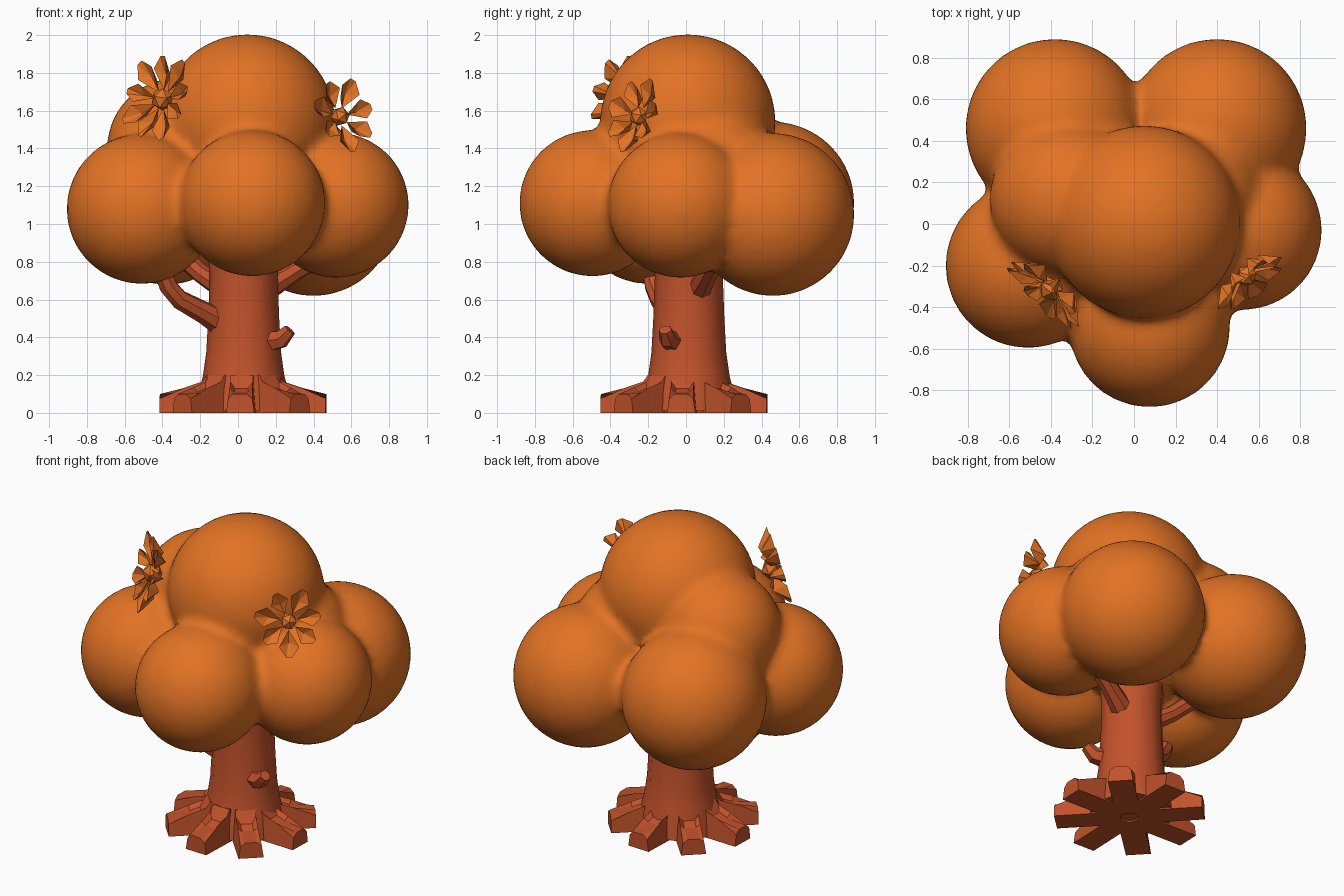
import bpy, bmesh, math
from mathutils import Matrix, Vector

if "Cube" in bpy.data.objects:
    bpy.data.objects.remove(bpy.data.objects["Cube"])


def material(name, rgb):
    m = bpy.data.materials.new(name)
    m.use_nodes = True
    m.diffuse_color = (*rgb, 1)
    bsdf = m.node_tree.nodes["Principled BSDF"]
    bsdf.inputs["Base Color"].default_value = (*rgb, 1)
    bsdf.inputs["Roughness"].default_value = 0.9
    return m


LEAF = material("autumn orange", (0.76, 0.17, 0.018))
BARK = material("red brown bark", (0.54, 0.085, 0.024))


def finish(name, bm, mat, angle=None):
    bmesh.ops.recalc_face_normals(bm, faces=bm.faces)
    mesh = bpy.data.meshes.new(name)
    bm.to_mesh(mesh)
    bm.free()
    mesh.materials.append(mat)
    ob = bpy.data.objects.new(name, mesh)
    bpy.context.collection.objects.link(ob)
    if angle:
        bpy.ops.object.select_all(action="DESELECT")
        ob.select_set(True)
        bpy.context.view_layer.objects.active = ob
        bpy.ops.object.shade_smooth_by_angle(angle=math.radians(angle))
    return ob


def tube(name, path, sides, angle=40):
    """Closed tube through (x, y, z, radius) points."""
    bm = bmesh.new()
    pts = [Vector(p[:3]) for p in path]
    rings = []
    for i, p in enumerate(pts):
        axis = pts[min(i + 1, len(pts) - 1)] - pts[max(i - 1, 0)]
        rot = axis.to_track_quat("Z", "Y")
        ring = []
        for k in range(sides):
            a = math.tau * k / sides
            offset = Vector((math.cos(a), math.sin(a), 0)) * path[i][3]
            ring.append(bm.verts.new(p + rot @ offset))
        rings.append(ring)
    for lo, hi in zip(rings, rings[1:]):
        for k in range(sides):
            n = (k + 1) % sides
            bm.faces.new((lo[k], lo[n], hi[n], hi[k]))
    bm.faces.new(rings[0][::-1])
    bm.faces.new(rings[-1])
    return finish(name, bm, BARK, angle)


# Foliage: round clumps fused into one soft crown
clumps = [
    (0.05, 0.01, 1.54, 0.465),    # top
    (-0.38, 0.46, 1.11, 0.432),   # back
    (0.40, 0.46, 1.05, 0.432),
    (-0.51, -0.20, 1.08, 0.398),  # sides
    (0.52, -0.03, 1.10, 0.385),
    (0.075, -0.495, 1.11, 0.388), # front
    (-0.32, 0.12, 1.40, 0.375),   # inner fill
    (0.27, 0.15, 1.27, 0.355),
    (0.0, 0.0, 1.15, 0.35),
]
bm = bmesh.new()
for x, y, z, r in clumps:
    bmesh.ops.create_icosphere(bm, subdivisions=4, radius=r,
                               matrix=Matrix.Translation((x, y, z)))
crown = finish("leaf_crown", bm, LEAF)
remesh = crown.modifiers.new("fuse", "REMESH")
remesh.mode = "VOXEL"
remesh.voxel_size = 0.03
remesh.use_smooth_shade = True
soften = crown.modifiers.new("soften", "SMOOTH")
soften.factor = 0.5
soften.iterations = 5

# Trunk with flared foot
tube("trunk", [(0.03, 0.015, z, r) for z, r in (
    (0.01, 0.25), (0.12, 0.235), (0.2, 0.215), (0.32, 0.198),
    (0.5, 0.188), (0.72, 0.18), (0.95, 0.2))], 12)

# Branches and a cut stub
tube("left_lower_branch", [(-0.08, -0.02, 0.47, 0.075), (-0.18, -0.08, 0.53, 0.06),
     (-0.31, -0.14, 0.6, 0.052), (-0.37, -0.17, 0.67, 0.05),
     (-0.42, -0.19, 0.8, 0.05)], 8)
tube("left_upper_branch", [(-0.05, 0.05, 0.64, 0.06), (-0.2, 0.1, 0.74, 0.05),
     (-0.32, 0.14, 0.85, 0.05)], 8)
tube("right_upper_branch", [(0.12, 0.06, 0.64, 0.07), (0.27, 0.11, 0.73, 0.055),
     (0.43, 0.16, 0.83, 0.05)], 8)
tube("stub", [(0.15, -0.06, 0.38, 0.065), (0.23, -0.095, 0.39, 0.05),
     (0.275, -0.11, 0.44, 0.035)], 6, 25)

# Roots: eight blunt prisms spread around the foot
SIDE = [(0.05, 0), (0.44, 0), (0.44, 0.1), (0.3, 0.11), (0.24, 0.13), (0.19, 0.2), (0.05, 0.2)]
for i in range(8):
    bm = bmesh.new()
    walls = [[bm.verts.new((r, s * (0.075 if z < 0.05 else 0.06), z)) for r, z in SIDE]
             for s in (-1, 1)]
    bm.faces.new(walls[0])
    bm.faces.new(walls[1][::-1])
    for k in range(len(SIDE)):
        n = (k + 1) % len(SIDE)
        bm.faces.new((walls[0][k], walls[1][k], walls[1][n], walls[0][n]))
    top_edges = [e for e in bm.edges if all(v.co.z > 0.05 and v.co.x > 0.2 for v in e.verts)
                 and abs(e.verts[0].co.y - e.verts[1].co.y) < 0.01]
    bmesh.ops.bevel(bm, geom=top_edges, offset=0.025, segments=1, affect="EDGES")
    bm.transform(Matrix.Translation((0.027, -0.01, 0))
                 @ Matrix.Rotation(math.radians(45 * i - 2), 4, "Z"))
    finish("root_%d" % (i + 1), bm, BARK)


def leaf_burst(name, centre, facing, radius, petals):
    """Star of folded pointed leaves around a small hub."""
    bm = bmesh.new()
    bmesh.ops.create_icosphere(bm, subdivisions=1, radius=radius * 0.25)
    for i in range(petals):
        r = radius * (1 if i % 2 else 0.9)
        # outline: stem, wide shoulders, blunt tip; raised in a cup
        w = 2.0 * r / petals
        outline = [(0.05, 0, 0), (0.7 * r, -w, 0.05), (r, -0.3 * w, 0.05),
                   (r, 0.3 * w, 0.05), (0.7 * r, w, 0.05)]
        rim = [bm.verts.new(p) for p in outline]
        front = bm.verts.new((0.6 * r, 0, 0.0))
        back = bm.verts.new((0.6 * r, 0, -0.035))
        for k in range(5):
            n = (k + 1) % 5
            bm.faces.new((rim[k], rim[n], front))
            bm.faces.new((rim[n], rim[k], back))
        bmesh.ops.rotate(bm, verts=rim + [front, back], cent=(0, 0, 0),
                         matrix=Matrix.Rotation(math.tau * i / petals + 0.2, 3, "Z"))
    rot = Vector(facing).to_track_quat("Z", "Y").to_matrix().to_4x4()
    bm.transform(Matrix.Translation(centre) @ rot)
    finish(name, bm, LEAF)


# Leaf bursts on the upper crown
leaf_burst("left_leaf_burst", (-0.40, -0.31, 1.66), (-0.68, -0.7, 0.25), 0.25, 9)
leaf_burst("right_leaf_burst", (0.54, -0.25, 1.57), (0.62, -0.75, 0.3), 0.21, 7)
